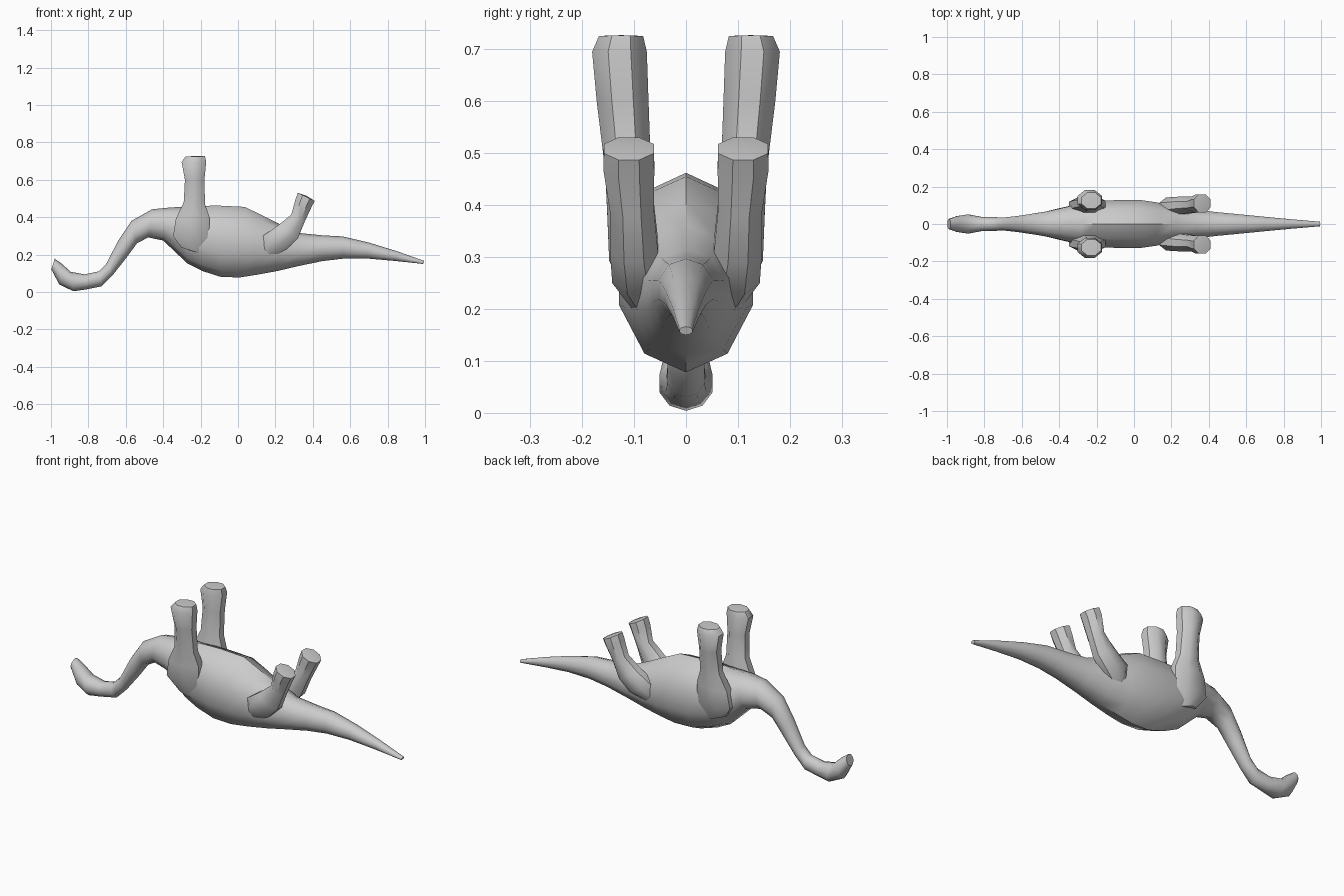
import bpy, bmesh, math
from mathutils import Vector


def loft(name, rings, sides, start=0.0, cap_bulge=0.0):
    """Skin elliptical rings: (x1, z1, x2, z2, y_centre, y_half), where 1 and 2
    are the two ends of the ring's diameter in the side view."""
    bm = bmesh.new()
    loops = []
    for x1, z1, x2, z2, yc, yh in rings:
        c = Vector(((x1 + x2) / 2, yc, (z1 + z2) / 2))
        u = Vector(((x1 - x2) / 2, 0, (z1 - z2) / 2))
        v = Vector((0, yh, 0))
        loop = []
        for k in range(sides):
            a = start + 2 * math.pi * k / sides
            loop.append(bm.verts.new(c + u * math.cos(a) + v * math.sin(a)))
        loops.append(loop)
    for a, b in zip(loops, loops[1:]):
        for k in range(sides):
            n = (k + 1) % sides
            bm.faces.new((a[k], a[n], b[n], b[k]))
    # end caps, slightly domed
    for loop, inner in ((loops[0], loops[1]), (loops[-1], loops[-2])):
        mid = sum((p.co for p in loop), Vector()) / sides
        back = sum((p.co for p in inner), Vector()) / sides
        tip = bm.verts.new(mid + (mid - back).normalized() * cap_bulge)
        for k in range(sides):
            bm.faces.new((loop[k], loop[(k + 1) % sides], tip))
    bmesh.ops.recalc_face_normals(bm, faces=bm.faces)
    mesh = bpy.data.meshes.new(name)
    bm.to_mesh(mesh)
    bm.free()
    obj = bpy.data.objects.new(name, mesh)
    bpy.context.collection.objects.link(obj)
    return obj


def smooth(obj, degrees=42):
    bpy.ops.object.select_all(action='DESELECT')
    obj.select_set(True)
    bpy.context.view_layer.objects.active = obj
    bpy.ops.object.shade_smooth_by_angle(angle=math.radians(degrees))


# Head, neck, torso and tail in one skin (animal lies on its back)
body = loft("body", [
    (-0.980, 0.178, -0.998, 0.120, 0, 0.028),
    (-0.940, 0.150, -0.955, 0.040, 0, 0.044),
    (-0.895, 0.108, -0.880, 0.004, 0, 0.054),
    (-0.820, 0.094, -0.810, 0.014, 0, 0.040),
    (-0.745, 0.110, -0.730, 0.030, 0, 0.038),
    (-0.705, 0.150, -0.670, 0.090, 0, 0.037),
    (-0.640, 0.275, -0.595, 0.185, 0, 0.045),
    (-0.570, 0.380, -0.540, 0.260, 0, 0.055),
    (-0.460, 0.442, -0.480, 0.292, 0, 0.070),
    (-0.360, 0.452, -0.400, 0.275, 0, 0.092),
    (-0.280, 0.456, -0.270, 0.152, 0, 0.118),
    (-0.200, 0.460, -0.190, 0.112, 0, 0.128),
    (-0.110, 0.462, -0.090, 0.080, 0, 0.134),
    (0.035, 0.455, 0.010, 0.078, 0, 0.136),
    (0.130, 0.410, 0.100, 0.092, 0, 0.122),
    (0.225, 0.362, 0.210, 0.112, 0, 0.100),
    (0.330, 0.315, 0.320, 0.138, 0, 0.080),
    (0.450, 0.303, 0.450, 0.165, 0, 0.066),
    (0.560, 0.297, 0.560, 0.178, 0, 0.055),
    (0.700, 0.264, 0.690, 0.179, 0, 0.041),
    (0.850, 0.218, 0.840, 0.166, 0, 0.026),
    (0.996, 0.166, 0.990, 0.150, 0, 0.013),
], 10)
smooth(body)

# Front legs pointing up, widening into the shoulder
front_legs = loft("front_legs", [
    (-0.185, 0.200, -0.310, 0.240, 0.080, 0.035),
    (-0.145, 0.290, -0.355, 0.300, 0.098, 0.054),
    (-0.145, 0.400, -0.340, 0.390, 0.104, 0.052),
    (-0.172, 0.470, -0.295, 0.480, 0.112, 0.048),
    (-0.175, 0.600, -0.288, 0.600, 0.122, 0.054),
    (-0.165, 0.695, -0.307, 0.695, 0.128, 0.057),
    (-0.172, 0.726, -0.285, 0.724, 0.125, 0.046),
], 8, math.pi / 8, 0.002)

# Hind legs leaning toward the tail, with a broad thigh
hind_legs = loft("hind_legs", [
    (0.190, 0.185, 0.115, 0.245, 0.070, 0.040),
    (0.265, 0.225, 0.130, 0.305, 0.092, 0.054),
    (0.325, 0.285, 0.205, 0.355, 0.100, 0.050),
    (0.360, 0.375, 0.282, 0.415, 0.104, 0.046),
    (0.398, 0.455, 0.303, 0.495, 0.110, 0.053),
    (0.414, 0.485, 0.316, 0.532, 0.110, 0.052),
], 8, math.pi / 8, 0.006)

for legs in (front_legs, hind_legs):
    mirror = legs.modifiers.new("left_right", 'MIRROR')
    mirror.use_axis = (False, True, False)
    mirror.use_mirror_merge = False
    smooth(legs)
